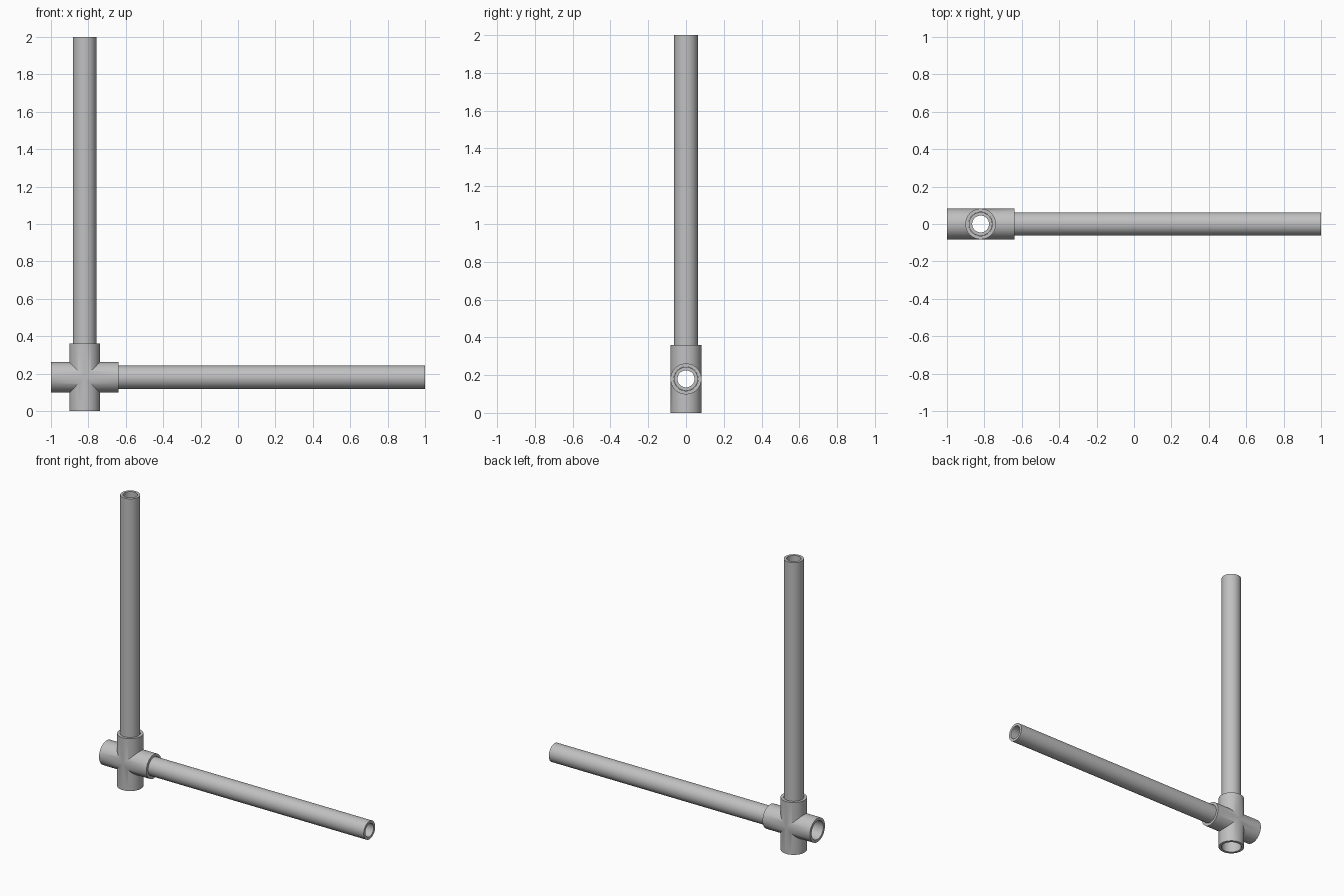
import bpy
import bmesh
from math import pi, radians
from mathutils import Matrix, Vector

cube = bpy.data.objects.get("Cube")
if cube:
    bpy.data.objects.remove(cube, do_unlink=True)

SIDES = 64
CENTRE = Vector((-0.82, 0, 0.18))
ARM = 0.18            # fitting centre to each mouth
FITTING_R = 0.082
SOCKET_R = 0.0635
PIPE_R = 0.0625
BORE_R = 0.045
STOP = 0.08           # socket shoulder, where the pipes end
ALONG_Z = Matrix.Identity(4)
ALONG_X = Matrix.Rotation(pi / 2, 4, "Y")

grey = bpy.data.materials.new("pipe grey")
grey.use_nodes = True
colour = (0.53, 0.53, 0.53, 1)
grey.diffuse_color = colour
grey.node_tree.nodes["Principled BSDF"].inputs["Base Color"].default_value = colour


def lathe(name, profile, turn, closed=False):
    """Revolve (radius, height) points; a closed profile makes a tube."""
    bm = bmesh.new()
    rings = []
    for radius, height in profile:
        ring = bmesh.ops.create_circle(bm, segments=SIDES, radius=radius,
                                       matrix=Matrix.Translation((0, 0, height)))
        rings.append(ring["verts"])
    pairs = list(zip(rings, rings[1:]))
    if closed:
        pairs.append((rings[-1], rings[0]))
    else:
        bm.faces.new(rings[0])
        bm.faces.new(rings[-1])
    for low, high in pairs:
        for i in range(SIDES):
            j = (i + 1) % SIDES
            bm.faces.new((low[i], low[j], high[j], high[i]))
    bmesh.ops.recalc_face_normals(bm, faces=bm.faces)
    mesh = bpy.data.meshes.new(name)
    bm.to_mesh(mesh)
    bm.free()
    mesh.transform(Matrix.Translation(CENTRE) @ turn)
    mesh.materials.append(grey)
    obj = bpy.data.objects.new(name, mesh)
    bpy.context.collection.objects.link(obj)
    return obj


def smooth(obj):
    bpy.ops.object.select_all(action="DESELECT")
    obj.select_set(True)
    bpy.context.view_layer.objects.active = obj
    bpy.ops.object.shade_smooth_by_angle(angle=radians(30))


def combine(target, tool, operation):
    mod = target.modifiers.new(operation.lower(), "BOOLEAN")
    mod.operation = operation
    mod.solver = "EXACT"
    mod.object = tool
    bpy.context.view_layer.objects.active = target
    bpy.ops.object.modifier_apply(modifier=mod.name)
    bpy.data.objects.remove(tool, do_unlink=True)


# Four-way fitting: two crossed sleeves with stepped sockets bored through
sleeve = [(FITTING_R, -ARM), (FITTING_R, ARM)]
over = ARM + 0.02
bore = [(SOCKET_R, -over), (SOCKET_R, -STOP), (BORE_R, -STOP),
        (BORE_R, STOP), (SOCKET_R, STOP), (SOCKET_R, over)]
fitting = lathe("cross_fitting", sleeve, ALONG_Z)
combine(fitting, lathe("cross_sleeve", sleeve, ALONG_X), "UNION")
for turn in (ALONG_Z, ALONG_X):
    combine(fitting, lathe("bore_cutter", bore, turn), "DIFFERENCE")
smooth(fitting)

# Hollow pipes seated in the top and left sockets
for name, turn in (("upright_pipe", ALONG_Z), ("level_pipe", ALONG_X)):
    tube = [(PIPE_R, STOP), (PIPE_R, 1.82), (BORE_R, 1.82), (BORE_R, STOP)]
    smooth(lathe(name, tube, turn, closed=True))
